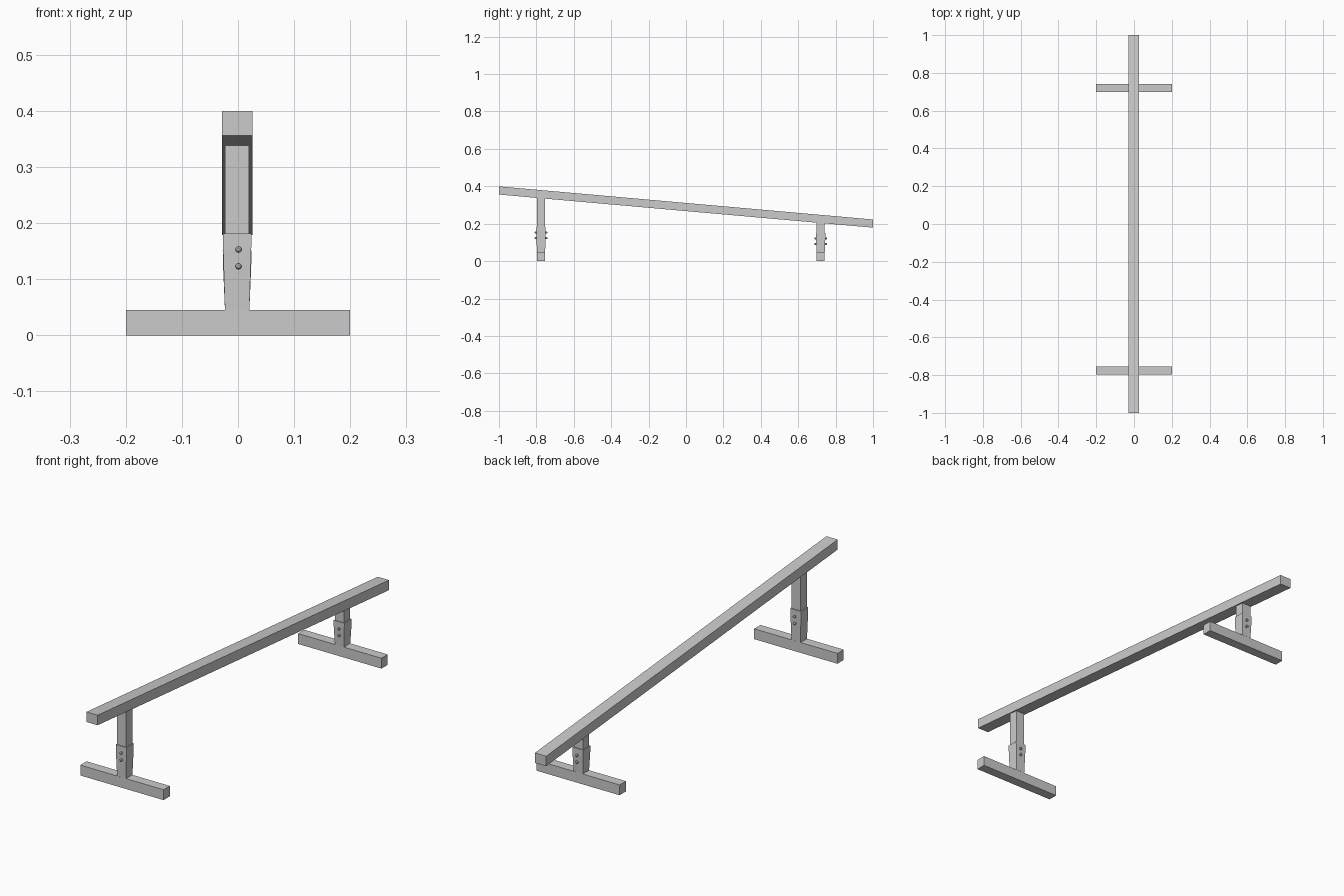
import bpy, bmesh, math
from mathutils import Matrix

if "Cube" in bpy.data.objects:
    bpy.data.objects.remove(bpy.data.objects["Cube"])

CX = -0.0015          # centre line of rail and posts


def rail_bottom(y):
    return 0.356 - 0.0885 * (y + 1)


def finish(name, bm):
    bmesh.ops.recalc_face_normals(bm, faces=bm.faces)
    me = bpy.data.meshes.new(name)
    bm.to_mesh(me)
    bm.free()
    ob = bpy.data.objects.new(name, me)
    bpy.context.collection.objects.link(ob)
    return ob


def loft(name, rings):
    """Skin a stack of four-cornered rings and cap both ends."""
    bm = bmesh.new()
    vs = [[bm.verts.new(p) for p in r] for r in rings]
    for a, b in zip(vs, vs[1:]):
        for i in range(4):
            j = (i + 1) % 4
            bm.faces.new((a[i], a[j], b[j], b[i]))
    bm.faces.new(vs[0])
    bm.faces.new(vs[-1])
    return finish(name, bm)


def ring(cx, cy, hx, hy, z):
    """Horizontal rectangle; z is a height or a function of y."""
    f = z if callable(z) else (lambda y: z)
    return [(cx + sx * hx, cy + sy * hy, f(cy + sy * hy))
            for sx, sy in ((-1, -1), (1, -1), (1, 1), (-1, 1))]


def bolt(name, x, y, z):
    """Through bolt with a domed hexagonal-ish head on both faces."""
    bm = bmesh.new()
    for side in (-1, 1):
        for r1, r2, depth, d in ((0.0055, 0.0055, 0.010, 0.026),
                                 (0.0055, 0.0030, 0.003, 0.0325)):
            m = (Matrix.Translation((x, y + side * d, z))
                 @ Matrix.Rotation(-side * math.pi / 2, 4, 'X'))
            bmesh.ops.create_cone(bm, cap_ends=True, segments=10, radius1=r1,
                                  radius2=r2, depth=depth, matrix=m)
    return finish(name, bm)


# sloping rail with plumb-cut ends
loft("rail", [ring(CX, 0, 0.027, 1.0, rail_bottom),
              ring(CX, 0, 0.027, 1.0, lambda y: rail_bottom(y) + 0.0435)])

for end, y, drop in (("front", -0.775, 0.0), ("rear", 0.72, 0.031)):
    # cross foot on the floor
    loft(end + "_foot", [ring(0, y, 0.2, 0.0215, 0), ring(0, y, 0.2, 0.0215, 0.045)])
    # post rising to the underside of the rail
    loft(end + "_post", [ring(CX, y, 0.0215, 0.0213, 0.045),
                         ring(CX, y, 0.0215, 0.0213, rail_bottom)])
    # clamping sleeve, tapering down to the post
    top = 0.182 - drop
    loft(end + "_sleeve", [ring(CX, y, 0.0218, 0.0218, 0.046),
                           ring(CX, y, 0.0250, 0.0250, top - 0.03),
                           ring(CX, y, 0.0257, 0.0250, top)])
    # pair of adjusting bolts
    for n, z in (("upper", 0.153), ("lower", 0.123)):
        bolt(f"{end}_{n}_bolt", 0.001, y, z - drop)
